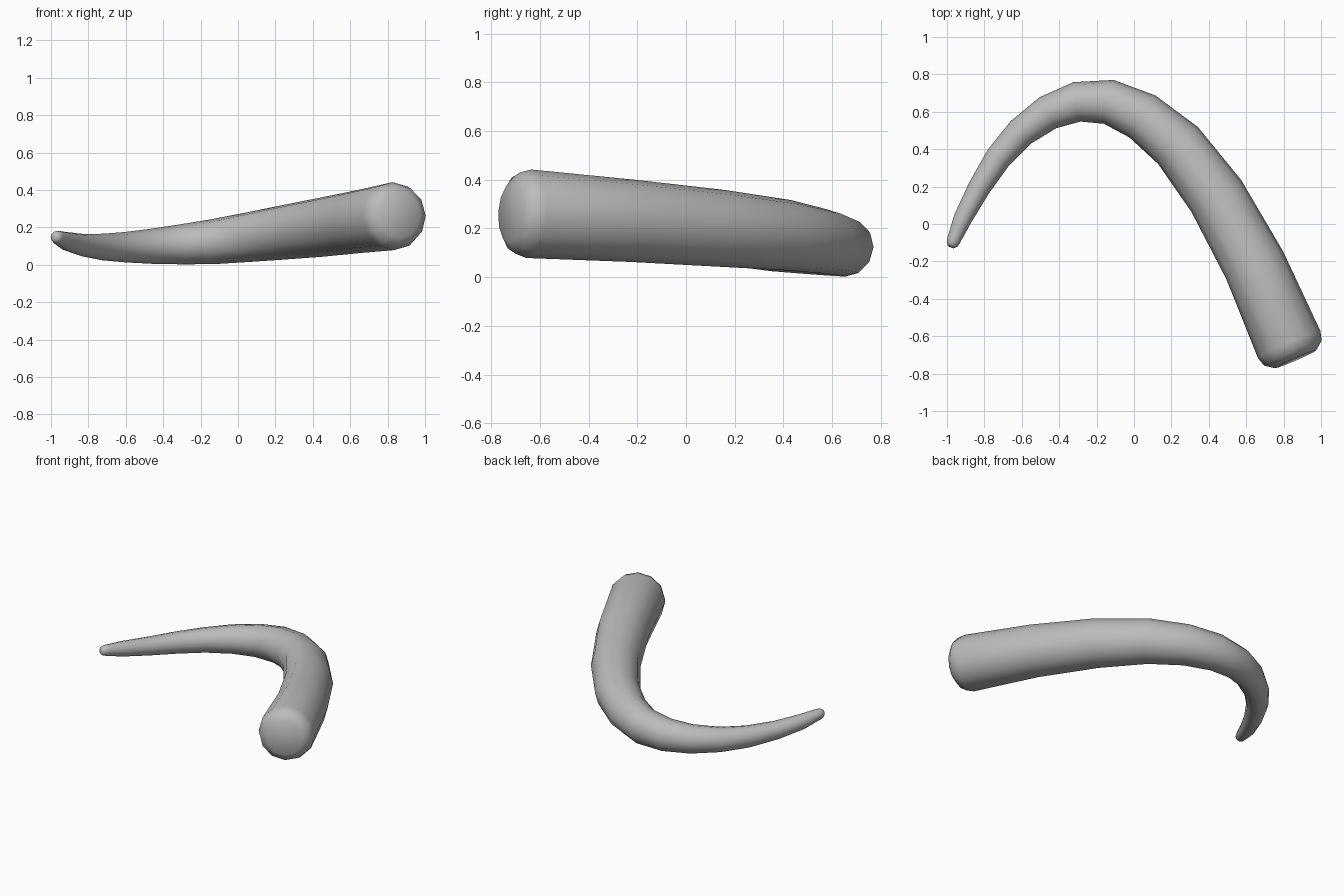
import bpy, bmesh
from math import sin, cos, pi
from mathutils import Vector

cube = bpy.data.objects.get("Cube")
if cube:
    bpy.data.objects.remove(cube)

SIDES = 12

# Horn centre line from the thick base to the tip: x, y, z, radius
PATH = [
    (.83, -.645, .26, .182), (.645, -.22, .231, .169), (.44, .15, .2, .158),
    (.235, .42, .172, .145), (.045, .575, .146, .132), (-.135, .653, .123, .12),
    (-.305, .653, .109, .107), (-.46, .595, .099, .094), (-.605, .49, .094, .081),
    (-.725, .355, .095, .071), (-.83, .19, .105, .06), (-.915, .03, .125, .05),
    (-.965, -.09, .146, .036),
]
centres = [Vector(p[:3]) for p in PATH]
radii = [p[3] for p in PATH]
last = len(PATH) - 1
tangents = [(centres[min(i + 1, last)] - centres[max(i - 1, 0)]).normalized()
            for i in range(last + 1)]

# Rings along the horn, with rounded rims at both ends
rings = list(zip(centres, tangents, radii))
base, tip = rings[0], rings[-1]


def rim(ring, offset, scale):
    centre, tangent, radius = ring
    return centre + tangent * offset, tangent, radius * scale


rings = ([rim(base, -.085, .66), rim(base, -.05, .92)] + rings
         + [rim(tip, .022, .85), rim(tip, .036, .5)])

bm = bmesh.new()
loops = []
for centre, tangent, radius in rings:
    side = tangent.cross(Vector((0, 0, 1))).normalized()
    up = side.cross(tangent)
    loops.append([bm.verts.new(centre + radius * (side * cos(a) + up * sin(a)))
                  for a in (2 * pi * k / SIDES for k in range(SIDES))])
for a, b in zip(loops, loops[1:]):
    for k in range(SIDES):
        n = (k + 1) % SIDES
        bm.faces.new((a[k], a[n], b[n], b[k]))
bm.faces.new(loops[0])
bm.faces.new(loops[-1])
bmesh.ops.recalc_face_normals(bm, faces=bm.faces)
for face in bm.faces:
    face.smooth = True

mesh = bpy.data.meshes.new("horn")
bm.to_mesh(mesh)
bm.free()
horn = bpy.data.objects.new("horn", mesh)
bpy.context.collection.objects.link(horn)

# Plain grey horn colour
grey = bpy.data.materials.new("horn grey")
grey.use_nodes = True
colour = (.5, .5, .5, 1)
grey.diffuse_color = colour
grey.node_tree.nodes["Principled BSDF"].inputs["Base Color"].default_value = colour
mesh.materials.append(grey)
